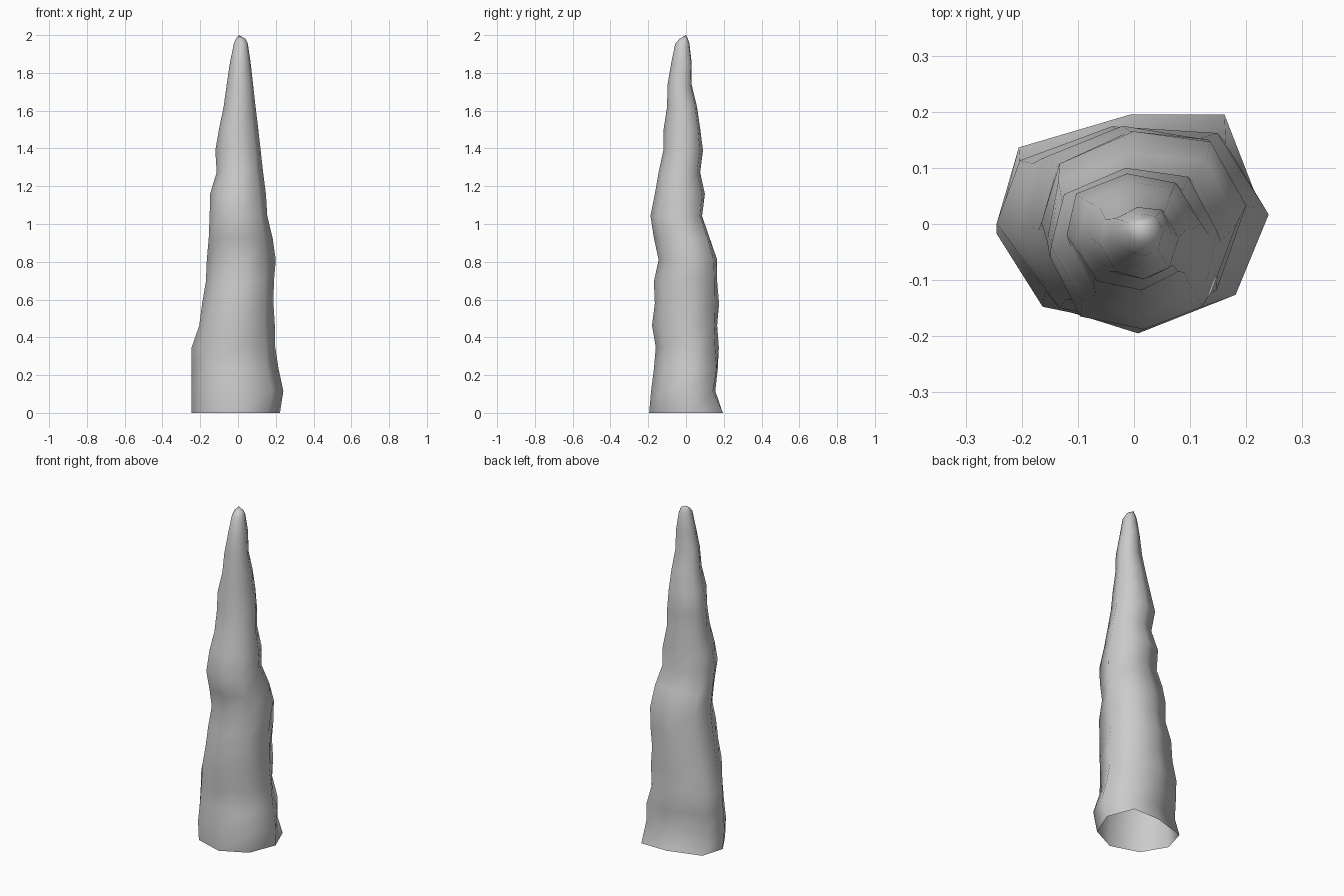
import bpy, bmesh, random

if "Cube" in bpy.data.objects:
    bpy.data.objects.remove(bpy.data.objects["Cube"])

random.seed(4)

# irregular eight-sided outline, in -1..1 units: wide foot and rounder upper body
FOOT = [(1, .2), (.74, 1), (.02, 1), (-.83, .7), (-1, 0), (-.64, -.73), (.08, -1), (.73, -.62)]
BODY = [(1, .15), (.65, .88), (-.1, 1), (-.85, .65), (-1, -.05), (-.62, -.8), (.1, -1), (.75, -.68)]

# silhouette extents read per ring, evenly spaced up the height
X_MIN = [-.245, -.245, -.245, -.245, -.205, -.19, -.17, -.165, -.155, -.15, -.148, -.113, -.12, -.10, -.076, -.06, -.043]
X_MAX = [.222, .24, .215, .197, .195, .188, .19, .2, .183, .155, .148, .133, .12, .107, .093, .08, .067]
Y_MIN = [-.195, -.185, -.17, -.16, -.18, -.165, -.17, -.145, -.17, -.188, -.165, -.145, -.12, -.118, -.10, -.098, -.078]
Y_MAX = [.195, .155, .168, .174, .165, .175, .165, .165, .125, .085, .10, .075, .09, .075, .058, .03, .03]
STEP = 0.1158

bm = bmesh.new()


def ring(z, x0, x1, y0, y1, blend, jitter=0.0):
    verts = []
    for i, ((fx, fy), (bx, by)) in enumerate(zip(FOOT, BODY)):
        u, v = fx + (bx - fx) * blend, fy + (by - fy) * blend
        # only the corner points get uneven depth, the silhouettes stay put
        if i in (1, 3, 5, 7):
            k = 1 + random.uniform(-jitter, jitter)
            u, v = u * k, min(1, max(-1, v * k))
        verts.append(bm.verts.new(((x0 + x1) / 2 + u * (x1 - x0) / 2,
                                   (y0 + y1) / 2 + v * (y1 - y0) / 2, z)))
    return verts


# tapering lumpy shaft
rings = []
for i, (x0, x1, y0, y1) in enumerate(zip(X_MIN, X_MAX, Y_MIN, Y_MAX)):
    rings.append(ring(i * STEP, x0, x1, y0, y1, min(1, i / 4), 0.05 if i else 0))

# narrow uneven tip
rings.append(ring(1.955, -.022, .052, -.057, .018, 1))
rings.append(ring(1.98, -.012, .04, -.035, .01, 1))
tip = bm.verts.new((.005, 0, 2.0))

n = len(FOOT)
for a, b in zip(rings, rings[1:]):
    for j in range(n):
        k = (j + 1) % n
        bm.faces.new((a[j], a[k], b[k], b[j]))
for j in range(n):
    bm.faces.new((rings[-1][j], rings[-1][(j + 1) % n], tip))

# the foot is left open underneath
for f in bm.faces:
    f.smooth = True
mesh = bpy.data.meshes.new("stone_spike")
bm.to_mesh(mesh)
bm.free()
spike = bpy.data.objects.new("stone_spike", mesh)
bpy.context.collection.objects.link(spike)
